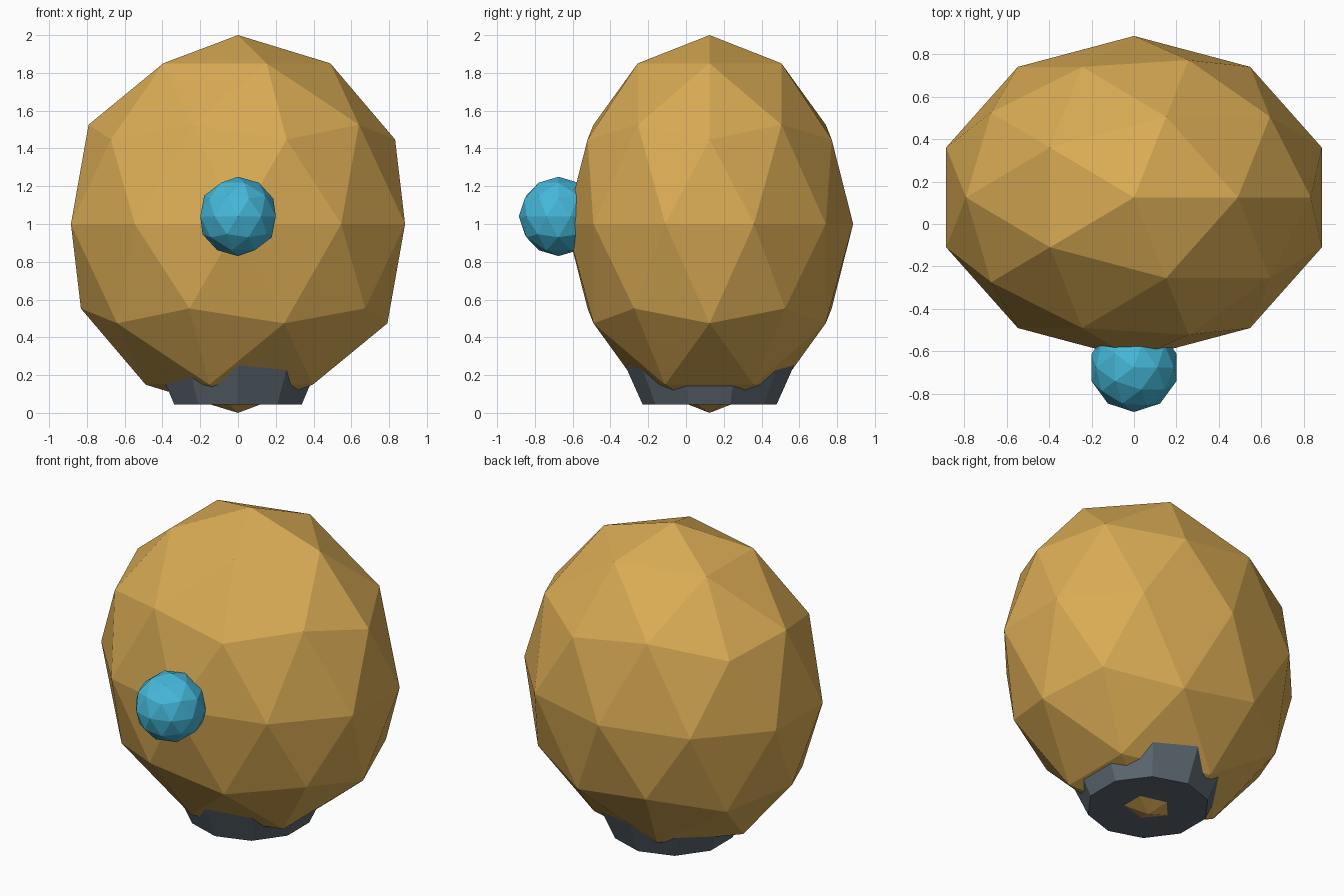
import bpy

if "Cube" in bpy.data.objects:
    bpy.data.objects.remove(bpy.data.objects["Cube"])

CENTRE_Y = 0.125


def material(name, rgb):
    mat = bpy.data.materials.new(name)
    mat.diffuse_color = (*rgb, 1.0)
    mat.use_nodes = True
    mat.node_tree.nodes["Principled BSDF"].inputs["Base Color"].default_value = mat.diffuse_color
    return mat


def faceted_ball(name, centre, radii, mat):
    bpy.ops.mesh.primitive_ico_sphere_add(subdivisions=2, radius=1, location=centre)
    ob = bpy.context.object
    ob.name = name
    ob.scale = radii
    bpy.ops.object.transform_apply(location=False, rotation=False, scale=True)
    ob.data.materials.append(mat)
    return ob


amber = material("amber", (0.70, 0.41, 0.09))
cyan = material("cyan", (0.06, 0.48, 0.70))
slate = material("slate", (0.11, 0.14, 0.17))

# Large egg-shaped body, flattened front to back
faceted_ball("body", (0, CENTRE_Y, 1.0), (0.93, 0.76, 1.0), amber)

# Small ball set into the front of the body
faceted_ball("front_ball", (0, -0.675, 1.04), (0.21, 0.21, 0.21), cyan)

# Ten-sided flared base, its upper rim buried in the body
z0, z1 = 0.045, 0.325
bpy.ops.mesh.primitive_cone_add(vertices=10, radius1=0.355, radius2=0.48,
                                depth=z1 - z0, location=(0, CENTRE_Y, (z0 + z1) / 2))
base = bpy.context.object
base.name = "base"
base.data.materials.append(slate)
